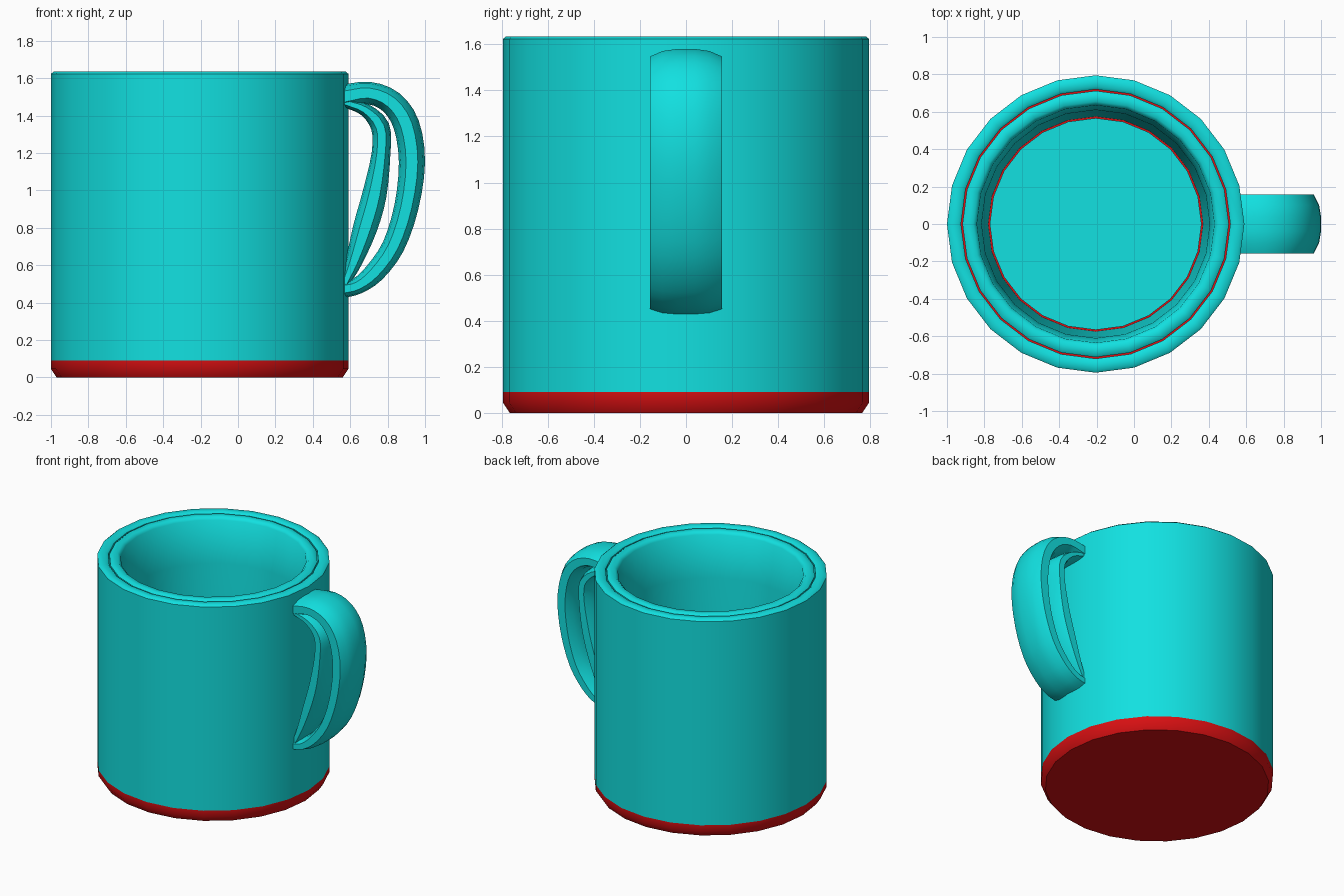
import bpy, bmesh, math
from mathutils import Vector

cube = bpy.data.objects.get("Cube")
if cube:
    bpy.data.objects.remove(cube, do_unlink=True)

SIDES = 24
CENTRE = -0.205
R = 0.795
TOP = 1.635
BASE_TOP = 0.09


def make_material(name, colour):
    mat = bpy.data.materials.new(name)
    mat.use_nodes = True
    mat.diffuse_color = colour
    mat.node_tree.nodes["Principled BSDF"].inputs["Base Color"].default_value = colour
    return mat


teal = make_material("teal", (0.006, 0.75, 0.75, 1))
red = make_material("red", (0.68, 0.005, 0.006, 1))


def finish(name, bm, mat, angle):
    bmesh.ops.recalc_face_normals(bm, faces=bm.faces[:])
    mesh = bpy.data.meshes.new(name)
    bm.to_mesh(mesh)
    bm.free()
    mesh.materials.append(mat)
    obj = bpy.data.objects.new(name, mesh)
    bpy.context.collection.objects.link(obj)
    bpy.ops.object.select_all(action="DESELECT")
    obj.select_set(True)
    bpy.context.view_layer.objects.active = obj
    bpy.ops.object.shade_smooth_by_angle(angle=math.radians(angle))
    return obj


def bridge(bm, rings, closed):
    """Join successive vertex rings with quads, then cap or close the ends."""
    pairs = list(zip(rings, rings[1:]))
    if closed:
        pairs.append((rings[-1], rings[0]))
    for a, b in pairs:
        n = len(a)
        for i in range(n):
            j = (i + 1) % n
            bm.faces.new((a[i], a[j], b[j], b[i]))
    if not closed:
        bm.faces.new(rings[0])
        bm.faces.new(rings[-1])


def lathe(name, profile, mat, closed, angle=50):
    """Turn a (radius, height) profile around the mug axis."""
    bm = bmesh.new()
    rings = []
    for r, z in profile:
        rings.append([bm.verts.new((CENTRE + r * math.cos(t), r * math.sin(t), z))
                      for t in (2 * math.pi * k / SIDES for k in range(SIDES))])
    bridge(bm, rings, closed)
    return finish(name, bm, mat, angle)


def smooth_path(points, steps=3):
    """Catmull-Rom interpolation through the given points."""
    pts = [Vector(p) for p in points]
    pts = [2 * pts[0] - pts[1]] + pts + [2 * pts[-1] - pts[-2]]
    out = []
    for a, b, c, d in zip(pts, pts[1:], pts[2:], pts[3:]):
        for k in range(steps):
            t = k / steps
            out.append(0.5 * (2 * b + (c - a) * t + (2 * a - 5 * b + 4 * c - d) * t * t
                              + (3 * b - a - 3 * c + d) * t ** 3))
    return out + [pts[-2]]


# Rounded strap section: (share of half thickness, share of half width)
quarter = [(1, 0.25), (0.85, 0.65), (0.45, 1)]
SECTION = (quarter + [(-u, v) for u, v in reversed(quarter)]
           + [(-u, -v) for u, v in quarter] + [(u, -v) for u, v in reversed(quarter)])


def strap(name, path, half_width):
    """Sweep the strap section along (x, z, thickness) points."""
    bm = bmesh.new()
    pts = smooth_path(path)
    rings = []
    for i, p in enumerate(pts):
        d = pts[min(i + 1, len(pts) - 1)] - pts[max(i - 1, 0)]
        side = Vector((-d.y, d.x)).normalized() * p.z / 2
        rings.append([bm.verts.new((p.x + u * side.x, v * half_width, p.y + u * side.y))
                      for u, v in SECTION])
    bridge(bm, rings, False)
    return finish(name, bm, teal, 60)


# Red base with a chamfered foot
lathe("base", [(R - 0.03, 0), (R, 0.045), (R, BASE_TOP)], red, False)

# Outer shell with a softened rim
lathe("outer_shell", [(R, BASE_TOP), (R, TOP - 0.012), (R - 0.015, TOP), (0.735, TOP),
                      (0.72, TOP - 0.012), (0.72, BASE_TOP)], teal, True)

# Inner liner, narrowing towards the floor
lathe("inner_liner", [(0.712, BASE_TOP), (0.712, TOP - 0.012), (0.695, TOP), (0.655, TOP),
                      (0.635, TOP - 0.02), (0.61, 1.3), (0.59, 0.5), (0.575, BASE_TOP)],
      teal, True)

# Inside floor, leaving a thin red gap around it
lathe("inside_floor", [(0.566, BASE_TOP), (0.566, BASE_TOP + 0.01)], teal, False)

# Handle: outer grip and the inner brace behind it
strap("handle_grip", [(0.56, 1.50, 0.13), (0.70, 1.52, 0.12), (0.82, 1.47, 0.13),
                      (0.90, 1.35, 0.14), (0.93, 1.15, 0.14), (0.90, 0.91, 0.13),
                      (0.83, 0.70, 0.12), (0.73, 0.56, 0.11), (0.64, 0.49, 0.09),
                      (0.56, 0.47, 0.09)], 0.157)
strap("handle_brace", [(0.57, 1.47, 0.05), (0.68, 1.43, 0.07), (0.76, 1.34, 0.10),
                       (0.765, 1.20, 0.10), (0.73, 0.98, 0.13), (0.68, 0.80, 0.13),
                       (0.62, 0.62, 0.09), (0.57, 0.50, 0.05)], 0.15)
